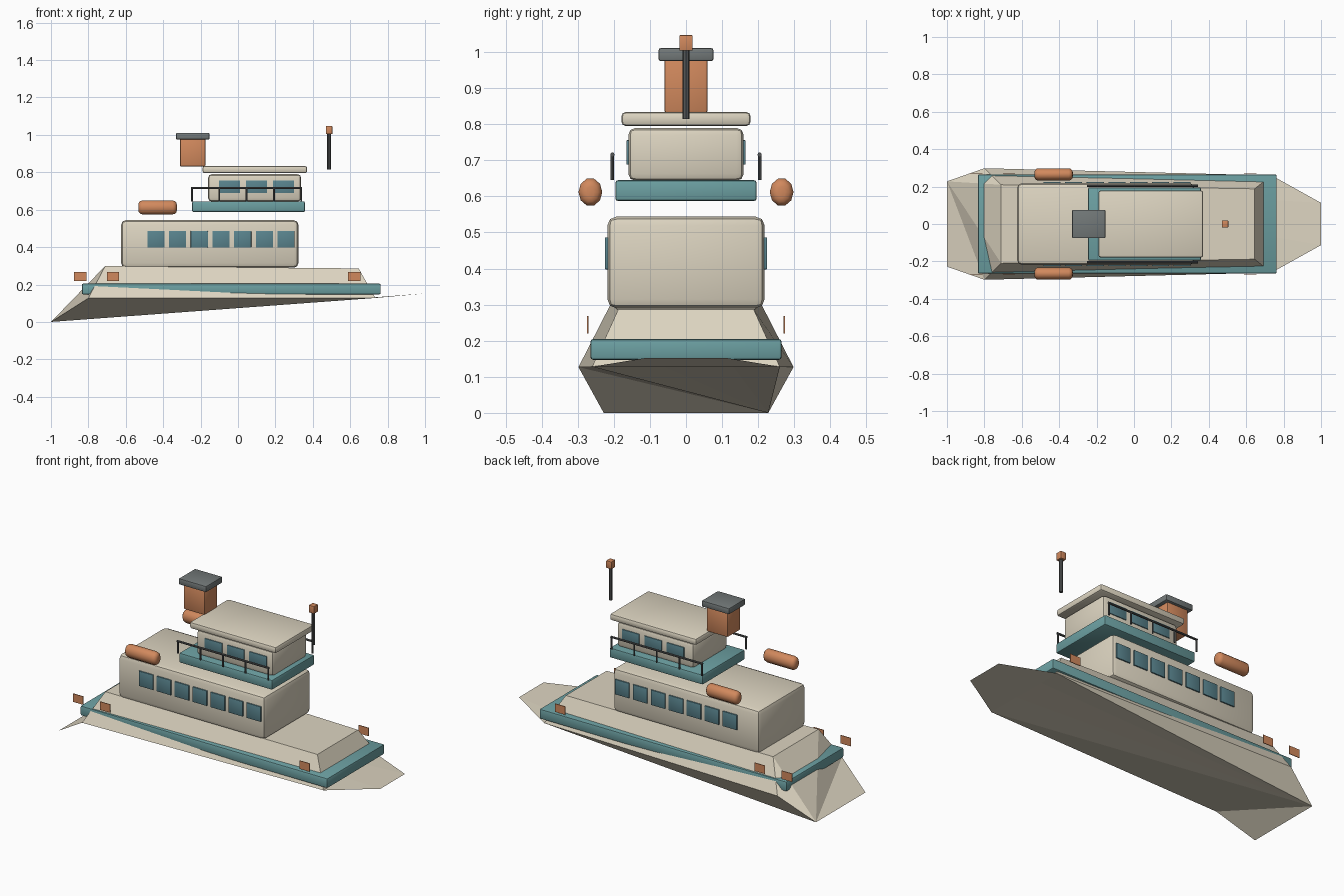
import bpy, bmesh, math

if "Cube" in bpy.data.objects:
    bpy.data.objects.remove(bpy.data.objects["Cube"])

def material(name, rgb):
    m = bpy.data.materials.new(name)
    m.diffuse_color = (*rgb, 1)
    m.use_nodes = True
    m.node_tree.nodes["Principled BSDF"].inputs["Base Color"].default_value = m.diffuse_color
    return m

CREAM = material("cream", (0.72, 0.66, 0.53))
TEAL = material("teal", (0.15, 0.35, 0.36))
GLASS = material("glass", (0.10, 0.23, 0.27))
ORANGE = material("orange", (0.64, 0.25, 0.11))
SLATE = material("slate", (0.17, 0.19, 0.19))
DARK = material("dark", (0.09, 0.095, 0.095))

def finish(o, name, mat, bevel=0.0, segments=2):
    o.name = name
    o.data.materials.append(mat)
    bpy.ops.object.transform_apply(location=False, rotation=True, scale=True)
    if bevel:
        b = o.modifiers.new("bevel", 'BEVEL')
        b.width, b.segments = bevel, segments
        bpy.ops.object.modifier_apply(modifier=b.name)
        bpy.ops.object.shade_smooth_by_angle(angle=math.radians(40))
    return o

# box given by its extents on each axis
def box(name, x, y, z, mat, bevel=0.0):
    lo, hi = zip(x, y, z)
    bpy.ops.mesh.primitive_cube_add(size=1, location=[(a + b) / 2 for a, b in zip(lo, hi)])
    o = bpy.context.object
    o.scale = [b - a for a, b in zip(lo, hi)]
    return finish(o, name, mat, bevel)

# cylinder along x or z
def rod(name, loc, length, r, mat, axis='Z', verts=8):
    bpy.ops.mesh.primitive_cylinder_add(vertices=verts, radius=r, depth=length, location=loc,
                                        rotation=(0, math.pi / 2 if axis == 'X' else 0, 0))
    return finish(bpy.context.object, name, mat)

# hull: stern and bow cross-sections (keel, chine, deck) joined by flat panels
stern = [(-1, 0.228, 0), (-0.80, 0.298, 0.127), (-0.71, 0.21, 0.299)]
bow = [(1, 0.113, 0.152), (0.735, 0.26, 0.128), (0.645, 0.188, 0.286)]
bm = bmesh.new()
def ring(half):
    pts = [(x, -y, z) for x, y, z in half] + half[::-1]
    return [bm.verts.new(p) for p in pts]
s, b = ring(stern), ring(bow)
# sides and deck
for i in (1, 2, 3):
    bm.faces.new((b[i], b[i + 1], s[i + 1], s[i]))
# stern end
for i in range(4):
    bm.faces.new((s[5], s[i], s[i + 1]))
# bow end
for i in range(2):
    bm.faces.new((b[5 - i], b[4 - i], b[i + 1], b[i]))
# bottom, folded from one stern corner
rim = [s[1], b[1], b[0], b[5], b[4], s[4]]
for p, q in zip(rim, rim[1:]):
    bm.faces.new((s[5], q, p))
me = bpy.data.meshes.new("hull")
bm.to_mesh(me)
bm.free()
me.materials.append(CREAM)
bpy.context.collection.objects.link(bpy.data.objects.new("hull", me))

# rubbing band, cabins, decks and roof
box("hull_band", (-0.835, 0.763), (-0.265, 0.265), (0.147, 0.205), TEAL, 0.008)
box("main_cabin", (-0.625, 0.323), (-0.218, 0.218), (0.29, 0.544), CREAM, 0.025)
box("upper_deck", (-0.245, 0.358), (-0.196, 0.196), (0.587, 0.645), TEAL, 0.008)
box("wheelhouse", (-0.16, 0.338), (-0.16, 0.16), (0.643, 0.79), CREAM, 0.02)
box("wheelhouse_roof", (-0.19, 0.37), (-0.179, 0.179), (0.795, 0.834), CREAM, 0.012)

# funnel and mast
box("funnel", (-0.311, -0.174), (-0.06, 0.06), (0.83, 0.983), ORANGE, 0.008)
box("funnel_cap", (-0.331, -0.153), (-0.076, 0.076), (0.975, 1.011), SLATE, 0.006)
rod("mast", (0.487, 0, 0.911), 0.192, 0.01, DARK)
box("mast_light", (0.470, 0.504), (-0.018, 0.018), (1.004, 1.047), ORANGE, 0.002)

for side, tag in ((-1, "near"), (1, "far")):
    # cabin and wheelhouse windows
    for i in range(7):
        x = -0.439 + 0.116 * i
        y = side * 0.219
        box(f"cabin_window_{tag}_{i}", (x - 0.046, x + 0.046), (y - 0.006, y + 0.006),
            (0.398, 0.486), GLASS, 0.002)
    for i in range(3):
        x = -0.045 + 0.144 * i
        y = side * 0.159
        box(f"wheelhouse_window_{tag}_{i}", (x - 0.056, x + 0.056), (y - 0.006, y + 0.006),
            (0.688, 0.756), GLASS, 0.002)
    # handrail
    rod(f"handrail_{tag}", (0.046, side * 0.204, 0.716), 0.594, 0.006, DARK, 'X')
    for i in range(5):
        rod(f"rail_post_{tag}_{i}", (-0.246 + 0.146 * i, side * 0.204, 0.681), 0.072, 0.005, DARK)
    # life raft canister
    bpy.ops.mesh.primitive_cylinder_add(vertices=10, radius=1, depth=2,
                                        location=(-0.43, side * 0.265, 0.612),
                                        rotation=(0, math.pi / 2, 0))
    raft = bpy.context.object
    raft.scale = (0.039, 0.033, 0.103)
    bpy.ops.object.transform_apply(location=False)
    mod = raft.modifiers.new("round_ends", 'BEVEL')
    mod.width, mod.segments, mod.angle_limit = 0.022, 3, math.radians(50)
    mod.limit_method = 'ANGLE'
    bpy.ops.object.modifier_apply(modifier=mod.name)
    finish(raft, f"life_raft_{tag}", ORANGE)
    bpy.ops.object.shade_smooth_by_angle(angle=math.radians(40))
    # side marker plates
    for i, x in enumerate((-0.843, -0.668, 0.622)):
        y = side * 0.272
        box(f"side_marker_{tag}_{i}", (x - 0.033, x + 0.033), (y - 0.002, y + 0.002),
            (0.22, 0.268), ORANGE)
